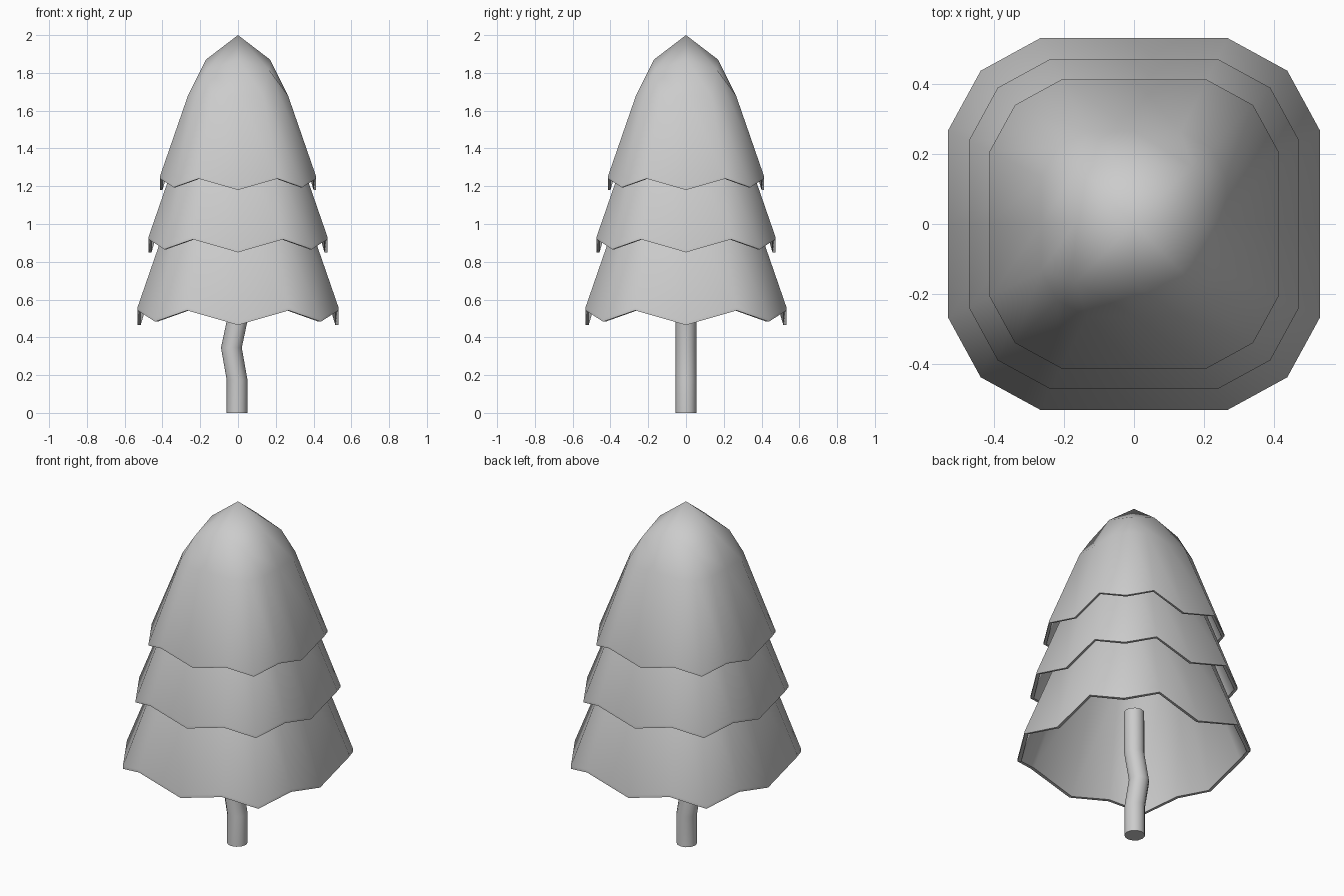
import bpy, bmesh, math
from mathutils import Vector, Matrix

if "Cube" in bpy.data.objects:
    bpy.data.objects.remove(bpy.data.objects["Cube"])


def finish(bm, name, angle):
    bmesh.ops.recalc_face_normals(bm, faces=bm.faces[:])
    mesh = bpy.data.meshes.new(name)
    bm.to_mesh(mesh)
    bm.free()
    obj = bpy.data.objects.new(name, mesh)
    bpy.context.collection.objects.link(obj)
    bpy.ops.object.select_all(action='DESELECT')
    obj.select_set(True)
    bpy.context.view_layer.objects.active = obj
    bpy.ops.object.shade_smooth_by_angle(angle=math.radians(angle))


def ring(bm, pattern):
    """Repeat one quarter of a loop (x, y, z) around the z axis."""
    return [bm.verts.new(Matrix.Rotation(q * math.pi / 2, 3, 'Z') @ Vector(p))
            for q in range(4) for p in pattern]


def rounded_square(a, z_mid, z_side, z_corner):
    return [(a, 0, z_mid), (a, a * .505, z_side),
            (a * .825, a * .825, z_corner), (a * .505, a, z_side)]


def bridge(bm, r0, r1):
    n = len(r0)
    for i in range(n):
        bm.faces.new((r0[i], r0[(i + 1) % n], r1[(i + 1) % n], r1[i]))


def skin(bm, inset, lift):
    """Bell-shaped skin from tip to toothed hem; returns the hem loop."""
    tip = bm.verts.new((0, 0, .82 - inset))
    crown = ring(bm, [(.17 - inset, 0, .69 - inset),
                      (.165 - inset, .165 - inset, .635 - inset)])
    shoulder = ring(bm, rounded_square(.265 - inset, .5, .5, .5))
    hem = ring(bm, rounded_square(.413 - inset, lift, .06 + lift, .014 + lift))
    for q in range(4):
        m, c, m2 = crown[2 * q], crown[2 * q + 1], crown[(2 * q + 2) % 8]
        s = [shoulder[(4 * q + k) % 16] for k in range(5)]
        bm.faces.new((tip, m, c, m2))
        bm.faces.new((m, s[0], s[1], c))
        bm.faces.new((c, s[1], s[2], s[3]))
        bm.faces.new((c, s[3], s[4], m2))
    bridge(bm, shoulder, hem)
    return hem


# Foliage tiers: the same thin shell at three sizes
for name, base, scale in (("lower_foliage", .465, 1.288),
                          ("middle_foliage", .85, 1.145),
                          ("top_foliage", 1.18, 1.0)):
    bm = bmesh.new()
    outer = skin(bm, 0, .013)
    lip = ring(bm, rounded_square(.413, 0, .06, .014))
    inner = skin(bm, .013, 0)
    bridge(bm, outer, lip)
    bridge(bm, lip, inner)
    for v in bm.verts:
        v.co = v.co * scale + Vector((0, 0, base))
    finish(bm, name, 60)

# Crooked trunk
bm = bmesh.new()
loops = []
for x, z in ((-.005, 0), (-.005, .175), (-.035, .345), (-.002, .50), (0, .75)):
    loops.append([bm.verts.new((x + .055 * math.cos(i * math.tau / 12),
                                .055 * math.sin(i * math.tau / 12), z))
                  for i in range(12)])
for a, b in zip(loops, loops[1:]):
    bridge(bm, a, b)
bm.faces.new(loops[0])
bm.faces.new(loops[-1])
finish(bm, "trunk", 40)
